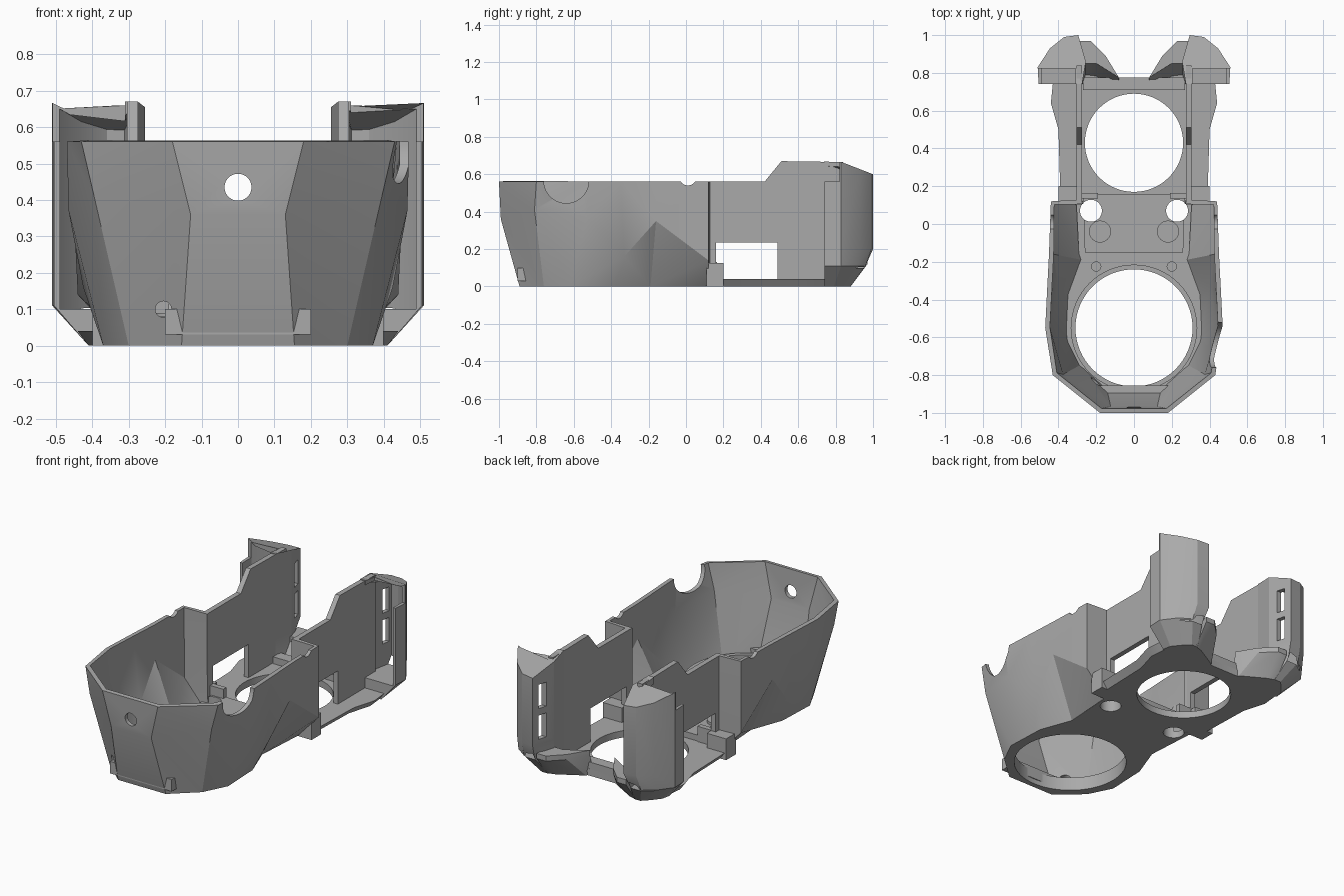
import bpy, bmesh, math
from mathutils import Vector, Matrix

if "Cube" in bpy.data.objects:
    bpy.data.objects.remove(bpy.data.objects["Cube"])

grey = bpy.data.materials.new("plain grey")
grey.use_nodes = True
grey.diffuse_color = (0.4, 0.4, 0.4, 1)
grey.node_tree.nodes["Principled BSDF"].inputs["Base Color"].default_value = (0.4, 0.4, 0.4, 1)


def make(name, bm):
    me = bpy.data.meshes.new(name)
    bm.to_mesh(me)
    bm.free()
    me.materials.append(grey)
    ob = bpy.data.objects.new(name, me)
    bpy.context.collection.objects.link(ob)
    return ob


def loft(name, rings):
    """Closed solid through rings of equal length, capped at both ends."""
    bm = bmesh.new()
    vs = [[bm.verts.new(p) for p in r] for r in rings]
    n = len(vs[0])
    for a, b in zip(vs, vs[1:]):
        for i in range(n):
            j = (i + 1) % n
            bm.faces.new((a[i], a[j], b[j], b[i]))
    bm.faces.new(vs[0])
    bm.faces.new(vs[-1])
    bmesh.ops.recalc_face_normals(bm, faces=bm.faces)
    return make(name, bm)


def box(name, lo, hi):
    corners = [(lo[0], lo[1]), (hi[0], lo[1]), (hi[0], hi[1]), (lo[0], hi[1])]
    return loft(name, [[(x, y, z) for x, y in corners] for z in (lo[2], hi[2])])


def cyl(name, center, r, depth, axis="Z", sides=48):
    bm = bmesh.new()
    rot = Vector((0, 0, 1)).rotation_difference(
        {"X": Vector((1, 0, 0)), "Y": Vector((0, 1, 0)), "Z": Vector((0, 0, 1))}[axis])
    bmesh.ops.create_cone(bm, cap_ends=True, segments=sides, radius1=r, radius2=r, depth=depth,
                          matrix=Matrix.Translation(center) @ rot.to_matrix().to_4x4())
    return make(name, bm)


def bake(ob):
    me = bpy.data.meshes.new_from_object(ob.evaluated_get(bpy.context.evaluated_depsgraph_get()))
    ob.modifiers.clear()
    ob.data = me


def cut(ob, *cutters):
    for c in cutters:
        m = ob.modifiers.new("cut", "BOOLEAN")
        m.operation, m.solver, m.object = "DIFFERENCE", "EXACT", c
    bake(ob)
    for c in cutters:
        bpy.data.objects.remove(c)


def both_sides(half):
    return half + [(-p[0],) + tuple(p[1:]) for p in reversed(half)]


# Faceted front shell: columns of rim, fold and foot points, front to rear
RIM = 0.56
columns = [
    ((.18, -1, RIM), (.13, -.99, .36), (.155, -.89, 0)),
    ((.43, -.8, RIM), (.395, -.81, .41), (.30, -.76, 0)),
    ((.47, -.55, RIM), (.465, -.53, .37), (.37, -.62, 0)),
    ((.46, -.35, RIM), (.425, -.33, .16), (.36, -.38, 0)),
    ((.45, -.16, RIM), (.45, -.16, .35), (.29, -.19, 0)),
    ((.44, .12, RIM), (.44, .12, .14), (.31, .12, 0)),
    ((.275, .13, RIM), (.275, .13, .14), (.275, .13, 0)),
]
mirrored = [[(-x, y, z) for x, y, z in c] for c in reversed(columns)]
bm = bmesh.new()
grid = [[bm.verts.new(p) for p in c] for c in mirrored + columns]
for a, b in zip(grid, grid[1:]):
    for k in (0, 1):
        bm.faces.new((a[k + 1], b[k + 1], b[k], a[k]))
bmesh.ops.triangulate(bm, faces=bm.faces)
shell = make("front_shell", bm)
solid = shell.modifiers.new("wall", "SOLIDIFY")
solid.thickness, solid.offset = 0.025, -1
bake(shell)
cut(shell,
    cyl("cable_notch", (.5, -.64, RIM + .005), .12, .3, "X"),
    cyl("rim_dip", (0, .01, .585), .045, 2, "X"),
    cyl("front_hole", (0, -1, .435), .037, .3, "Y"),
    cyl("small_hole", (-.205, -.9, .1), .022, .4, "Y"))

# Floor plate with a chamfered, wider rear half
front_half = [(.155, -.89), (.30, -.76), (.37, -.62), (.36, -.38), (.29, -.19), (.305, .1)]
rear_half = [(.36, .17), (.37, .5), (.41, .64), (.40, .74), (.31, .8), (.08, .775)]
low = [(x, y, 0) for x, y in front_half + rear_half]
high = ([(x, y, .04) for x, y in front_half]
        + [(x + .03 * (x > .1), y, .04) for x, y in rear_half])


def openings():
    cs = [cyl("front_bore", (0, -.55, 0), .31, 1, sides=64),
          cyl("rear_bore", (0, .43, 0), .26, 1, sides=64)]
    for s in (-1, 1):
        cs.append(cyl("screw_hole", (s * .228, .07, 0), .058, 1))
    return cs


plate = loft("floor_plate", [both_sides(low), both_sides(high)])
cut(plate, *openings())

# Raised deck between the bores, and the collar of the front bore
deck = loft("middle_deck", [[(x, y, z) for x, y in both_sides(
    [(.1, -.15), (.26, -.15), (.27, .16), (.1, .16)])] for z in (.03, .075)])
cut(deck, *openings())
collar = cyl("front_collar", (0, -.55, .055), .335, .05, sides=64)
cut(collar, *openings())
box("rear_crossbar", (-.27, .71, .03), (.27, .775, .08))
box("front_ledge", (-.2, -.9, .03), (.2, -.855, .1))


def pod_ring(points, z, s):
    return [(s * x, y, z(y) if callable(z) else z) for x, y in points]


pod_low = [(.41, .74), (.40, .79), (.36, .84), (.32, .88), (.28, .88), (.24, .84), (.27, .74)]
pod_mid = [(.505, .74), (.51, .83), (.45, .91), (.38, .96), (.31, .96), (.255, .86), (.275, .74)]
pod_full = [(.505, .74), (.51, .83), (.445, .93), (.37, .99), (.295, 1), (.255, .86), (.275, .74)]
pocket = [(.488, .6), (.49, .825), (.43, .915), (.36, .97), (.312, .975), (.29, .86), (.31, .6)]


def cap_height(y):
    return .67 - .39 * max(0, y - .82)


for s, side in ((1, "left"), (-1, "right")):
    # Tall rear side panel with a low window
    outline = [(.11, .03), (.11, RIM), (.42, RIM), (.51, .67), (.84, .665), (.84, .03)]
    panel = loft(side + "_rear_panel",
                 [[(s * x, y, z) for y, z in outline] for x in (.275, .305)])
    cut(panel, box("window", (-1, .16, .04), (1, .49, .235)))

    # Hollow corner pod, open to the front, with two slots on the inner face
    pod = loft(side + "_corner_pod", [
        pod_ring(pod_low, 0, s), pod_ring(pod_mid, .11, s),
        pod_ring(pod_full, .2, s), pod_ring(pod_full, cap_height, s)])
    x0, x1 = sorted((s * .2, s * .335))
    cut(pod,
        loft("pocket", [pod_ring(pocket, .1, s), pod_ring(pocket, lambda y: cap_height(y) - .018, s)]),
        box("brow", (min(s * .31, s * .7), .6, .56), (max(s * .31, s * .7), .822, .9)),
        box("lower_slot", (x0, .91, .23), (x1, .96, .37)),
        box("upper_slot", (x0, .91, .41), (x1, .96, .55)))

    # Low diagonal bracket joining pod and plate
    base = [(.08, .73), (.08, .775), (.28, .88), (.29, .76)]
    upper = [(.08, .775), (.15, .89), (.23, .97), (.29, .97), (.28, .85), (.2, .85)]
    loft(side + "_diagonal_bracket", [
        pod_ring([(.08, .74), (.1, .785), (.24, .865), (.29, .88), (.28, .76), (.2, .75)], 0, s),
        pod_ring(upper, .12, s), pod_ring(upper, .15, s)])

    # Foot behind the shell, inner block, boss and screw stud
    a, b = sorted((s * .275, s * .40))
    box(side + "_shell_foot", (a, .11, .0), (b, .2, .125))
    a, b = sorted((s * .19, s * .275))
    box(side + "_inner_block", (a, .135, .03), (b, .165, .13))
    cyl(side + "_boss", (s * .18, -.04, .06), .058, .06)
    cyl(side + "_stud", (s * .2, -.225, .05), .027, .06, sides=24)

# Soft shading across shallow folds
for ob in bpy.context.collection.objects:
    ob.select_set(ob.type == "MESH" and ob.data.materials[:1] == [grey])
    if ob.select_get():
        bpy.context.view_layer.objects.active = ob
bpy.ops.object.shade_smooth_by_angle(angle=math.radians(25))
